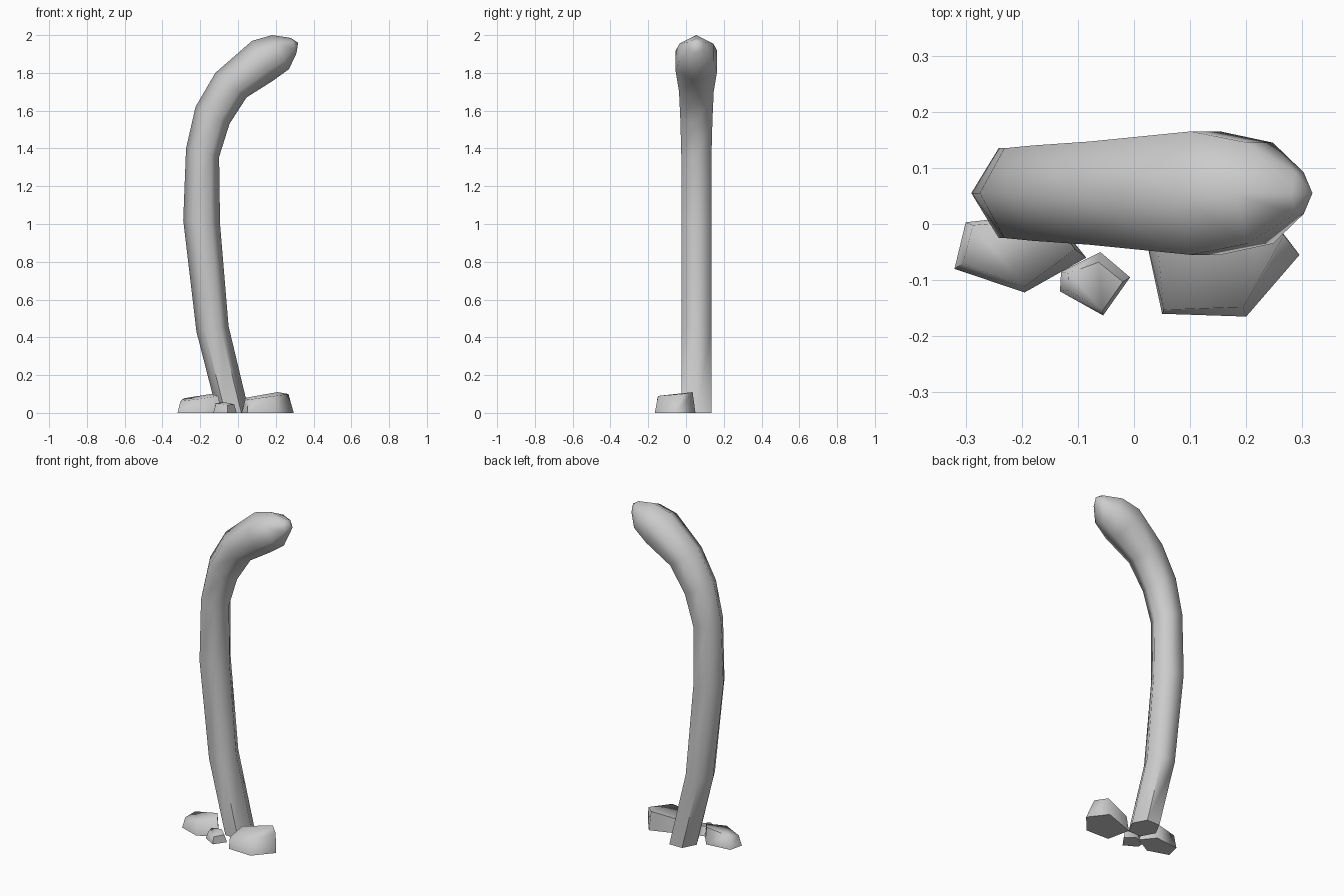
import bpy, bmesh, math
from mathutils import Vector

if "Cube" in bpy.data.objects:
    bpy.data.objects.remove(bpy.data.objects["Cube"])

grey = bpy.data.materials.new("plain grey")
grey.diffuse_color = (0.6, 0.6, 0.6, 1)
grey.use_nodes = True
grey.node_tree.nodes["Principled BSDF"].inputs["Base Color"].default_value = grey.diffuse_color


def finish(bm, name, angle):
    """Turn a bmesh into a smooth shaded object."""
    bmesh.ops.recalc_face_normals(bm, faces=bm.faces)
    mesh = bpy.data.meshes.new(name)
    bm.to_mesh(mesh)
    bm.free()
    mesh.materials.append(grey)
    obj = bpy.data.objects.new(name, mesh)
    bpy.context.collection.objects.link(obj)
    bpy.ops.object.select_all(action='DESELECT')
    obj.select_set(True)
    bpy.context.view_layer.objects.active = obj
    bpy.ops.object.shade_smooth_by_angle(angle=math.radians(angle))


def bridge(bm, a, b):
    """Join two rings with quads."""
    n = len(a)
    for i in range(n):
        j = (i + 1) % n
        bm.faces.new((a[i], a[j], b[j], b[i]))


# Stalk: six-sided rings given as outer x, z, inner x, z and half width in y
RINGS = [
    (-0.11, 0.00, 0.06, 0.00, 0.08),
    (-0.22, 0.43, -0.05, 0.46, 0.08),
    (-0.29, 1.02, -0.095, 1.00, 0.08),
    (-0.275, 1.40, -0.10, 1.355, 0.08),
    (-0.225, 1.62, -0.045, 1.53, 0.085),
    (-0.12, 1.80, 0.045, 1.67, 0.092),
    (0.075, 1.97, 0.18, 1.755, 0.11),
    (0.18, 2.00, 0.27, 1.82, 0.09),
    (0.28, 1.985, 0.31, 1.905, 0.037),
]
bm = bmesh.new()
rings = []
for ox, oz, ix, iz, w in RINGS:
    mid = Vector(((ox + ix) / 2, 0.055, (oz + iz) / 2))
    half = Vector((ix - ox, 0, iz - oz)) / 2
    side = Vector((0, w / math.sin(math.pi / 3), 0))
    angles = [k * math.pi / 3 for k in range(6)]
    rings.append([bm.verts.new(mid + half * math.cos(t) + side * math.sin(t))
                  for t in angles])
for a, b in zip(rings, rings[1:]):
    bridge(bm, a, b)
bm.faces.new(rings[0])
# Blunt tip
tip = bm.verts.new((0.318, 0.055, 1.96))
for i in range(6):
    bm.faces.new((rings[-1][i], rings[-1][(i + 1) % 6], tip))
finish(bm, "stalk", 62)


# Stones: five-sided blocks with a tilted, smaller top
def stone(name, base, top):
    bm = bmesh.new()
    low = [bm.verts.new((x, y, 0)) for x, y in base]
    high = [bm.verts.new(p) for p in top]
    bridge(bm, low, high)
    bm.faces.new(low)
    bm.faces.new(high)
    finish(bm, name, 76)


stone("large_stone",
      [(0.05, -0.16), (0.20, -0.165), (0.295, -0.055), (0.215, 0.05), (0.02, -0.02)],
      [(0.053, -0.153, 0.07), (0.195, -0.148, 0.09), (0.267, -0.02, 0.10),
       (0.21, 0.035, 0.11), (0.04, -0.015, 0.08)])
stone("medium_stone",
      [(-0.32, -0.08), (-0.195, -0.122), (-0.085, -0.06), (-0.15, 0.02), (-0.30, 0.003)],
      [(-0.305, -0.07, 0.062), (-0.195, -0.112, 0.075), (-0.105, -0.045, 0.09),
       (-0.145, 0.01, 0.10), (-0.287, -0.002, 0.077)])
stone("small_stone",
      [(-0.132, -0.12), (-0.055, -0.163), (-0.007, -0.095), (-0.06, -0.05), (-0.13, -0.085)],
      [(-0.118, -0.118, 0.043), (-0.056, -0.155, 0.042), (-0.02, -0.103, 0.045),
       (-0.063, -0.068, 0.055), (-0.117, -0.088, 0.053)])
